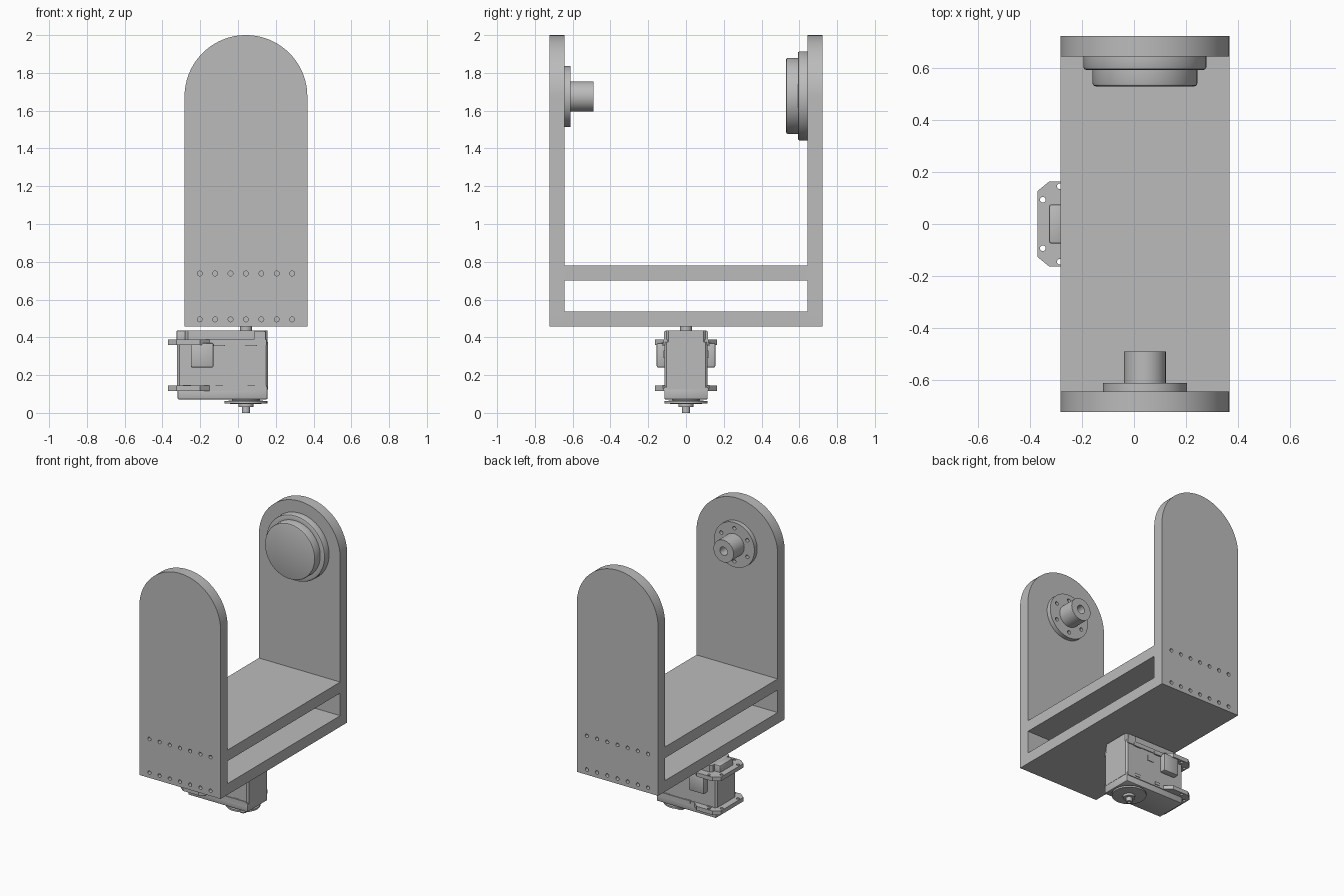
import bpy, bmesh
from math import pi, sin, cos
from mathutils import Matrix, Vector

if "Cube" in bpy.data.objects:
    bpy.data.objects.remove(bpy.data.objects["Cube"])

grey = bpy.data.materials.new("plain_grey")
grey.use_nodes = True
grey.diffuse_color = (0.5, 0.5, 0.5, 1)
grey.node_tree.nodes["Principled BSDF"].inputs["Base Color"].default_value = (0.5, 0.5, 0.5, 1)

CX = 0.042          # shared axis of frame, hub and servo shaft
CZ = 1.675          # height of the pivot axis
HALF = 0.325        # half width of the frame
OUT, IN = 0.723, 0.643
LOW = 0.457
parts = []


def finish(name, bm):
    bmesh.ops.recalc_face_normals(bm, faces=bm.faces[:])
    mesh = bpy.data.meshes.new(name)
    bm.to_mesh(mesh)
    bm.free()
    mesh.materials.append(grey)
    obj = bpy.data.objects.new(name, mesh)
    bpy.context.collection.objects.link(obj)
    parts.append(obj)
    return obj


def prism(name, outline, start, depth):
    """Extrude a planar outline of 3D points along a vector."""
    bm = bmesh.new()
    face = bm.faces.new([bm.verts.new(Vector(p) + Vector(start)) for p in outline])
    ext = bmesh.ops.extrude_face_region(bm, geom=[face])["geom"]
    # the extrusion leaves the first face in place as the other cap
    bmesh.ops.translate(bm, vec=depth, verts=[v for v in ext if isinstance(v, bmesh.types.BMVert)])
    return finish(name, bm)


def box(name, x, y, z, bevel=0.0):
    bm = bmesh.new()
    size = Matrix.Diagonal((x[1] - x[0], y[1] - y[0], z[1] - z[0], 1))
    mid = Matrix.Translation([(a + b) / 2 for a, b in (x, y, z)])
    bmesh.ops.create_cube(bm, size=1, matrix=mid @ size)
    if bevel:
        bmesh.ops.bevel(bm, geom=bm.edges[:], offset=bevel, segments=2, affect='EDGES', profile=0.5)
    return finish(name, bm)


def lathe(name, profile, axis, centre):
    """Revolve (radius, position) pairs about a line along y or z."""
    bm = bmesh.new()
    axis = Vector(axis)
    side = Vector((1, 0, 0))
    verts = [bm.verts.new(Vector(centre) + side * r + axis * h) for r, h in profile]
    edges = [bm.edges.new(pair) for pair in zip(verts, verts[1:])]
    bmesh.ops.spin(bm, geom=verts + edges, cent=centre, axis=axis, angle=2 * pi, steps=64)
    bmesh.ops.remove_doubles(bm, verts=bm.verts[:], dist=0.0002)
    return finish(name, bm)


def drill(obj, points, axis, radius, depth):
    """Cut round holes centred on the given points."""
    bm = bmesh.new()
    turn = Vector((0, 0, 1)).rotation_difference(Vector(axis)).to_matrix().to_4x4()
    for p in points:
        bmesh.ops.create_cone(bm, cap_ends=True, segments=16, radius1=radius, radius2=radius,
                              depth=depth, matrix=Matrix.Translation(p) @ turn)
    cutter = finish("hole_cutter", bm)
    parts.remove(cutter)
    cutter.hide_render = True
    mod = obj.modifiers.new("holes", 'BOOLEAN')
    mod.operation, mod.solver, mod.object = 'DIFFERENCE', 'EXACT', cutter
    graph = bpy.context.evaluated_depsgraph_get()
    obj.data = bpy.data.meshes.new_from_object(obj.evaluated_get(graph))
    obj.modifiers.clear()
    bpy.data.objects.remove(cutter)


Y, Z = (0, 1, 0), (0, 0, 1)

# Arched uprights with two rows of screw holes
arch = [(CX + HALF * cos(pi * i / 48), 0, CZ + HALF * sin(pi * i / 48)) for i in range(49)]
arch += [(CX - HALF, 0, LOW), (CX + HALF, 0, LOW)]
screws = [(CX + 0.0815 * i, z) for i in range(-3, 4) for z in (0.495, 0.738)]
for name, s in (("front_upright", -1), ("back_upright", 1)):
    plate = prism(name, arch, (0, s * IN, 0), (0, s * (OUT - IN), 0))
    drill(plate, [(x, s * OUT, z) for x, z in screws], Y, 0.013, 0.14)

# Two cross shelves
for name, z in (("lower_shelf", (LOW, 0.537)), ("upper_shelf", (0.70, 0.78))):
    box(name, (CX - HALF, CX + HALF), (-IN, IN), z)

# Flanged hub on the front upright
hub = lathe("pivot_hub", [(0, -IN), (0.161, -IN), (0.161, -0.611), (0.08, -0.611), (0.08, -0.489),
                          (0.03, -0.489), (0.03, -0.63), (0, -0.63)], Y, (CX, 0, CZ))
ring = [pi / 2 + i * pi / 3 for i in range(6)]
drill(hub, [(CX + 0.12 * cos(a), -0.611, CZ + 0.12 * sin(a)) for a in ring], Y, 0.013, 0.056)

# Stepped round housing on the back upright
lathe("round_housing", [(0, IN), (0.236, IN), (0.236, 0.602), (0.233, 0.595), (0.226, 0.592),
                        (0.201, 0.592), (0.201, 0.54), (0.198, 0.532), (0.19, 0.529), (0, 0.529)],
      Y, (CX, 0, CZ + 0.003))

# Servo case: middle, top cap and bottom cap
def case_outline(x0, x1, w, c):
    return [(x0, c - w, 0), (x0 + c, -w, 0), (x1 - c, -w, 0), (x1, c - w, 0),
            (x1, w - c, 0), (x1 - c, w, 0), (x0 + c, w, 0), (x0, w - c, 0)]


prism("servo_case", case_outline(-0.322, 0.159, 0.114, 0.012), (0, 0, 0.125), (0, 0, 0.25))
prism("servo_top_cap", case_outline(-0.28, 0.155, 0.108, 0.015), (0, 0, 0.375), (0, 0, 0.062))
box("servo_tail_block", (-0.326, -0.27), (-0.075, 0.075), (0.36, 0.437), 0.008)
box("servo_bottom_cap", (-0.32, 0.157), (-0.115, 0.115), (0.071, 0.14), 0.008)

# Mounting ears at the tail, with chamfered corners and holes
half_ear = [(-0.37, 0.127), (-0.326, 0.163), (-0.2, 0.163), (-0.15, 0.12), (0.15, 0.12)]
ear = [(x, y, 0) for x, y in half_ear] + [(x, -y, 0) for x, y in reversed(half_ear)]
ear_holes = [(x, s * y) for x, y in ((-0.35, 0.093), (-0.285, 0.145)) for s in (-1, 1)]
for name, z in (("upper_ears", 0.36), ("lower_ears", 0.116)):
    plate = prism(name, ear, (0, 0, z), (0, 0, 0.029))
    drill(plate, [(x, y, z) for x, y in ear_holes], Z, 0.011, 0.2)

# Side details repeated on both flanks
for side, s in (("right", -1), ("left", 1)):
    def flank(name, x, out, z, bevel=0.0):
        box(side + "_" + name, x, sorted((s * 0.10, s * out)), z, bevel)
    flank("connector", (-0.25, -0.13), 0.155, (0.24, 0.37), 0.008)
    flank("window", (-0.07, -0.02), 0.118, (0.29, 0.33))
    flank("cap_leg", (0.085, 0.145), 0.116, (0.36, 0.43))
    for i, x in enumerate((-0.10, 0.07)):
        flank("upper_clip_%d" % i, (x - 0.03, x + 0.03), 0.124, (0.355, 0.375))
    for i, x in enumerate((-0.27, -0.10, 0.07)):
        flank("lower_clip_%d" % i, (x - 0.02, x + 0.02), 0.124, (0.128, 0.148))

# Servo output shaft and the horn below
lathe("output_shaft", [(0, 0.43), (0.032, 0.43), (0.032, LOW), (0, LOW)], Z, (CX, 0, 0))
lathe("servo_horn", [(0, 0.075), (0.075, 0.075), (0.075, 0.066), (0.113, 0.062), (0.113, 0.05),
                     (0.04, 0.046), (0.04, 0.03), (0.021, 0.03), (0.021, 0),
                     (0.011, 0), (0.011, 0.025), (0, 0.025)], Z, (CX, 0, 0))

# Smooth the round surfaces, keep edges sharp
bpy.ops.object.select_all(action='DESELECT')
for obj in parts:
    obj.select_set(True)
bpy.context.view_layer.objects.active = parts[0]
bpy.ops.object.shade_smooth_by_angle(angle=0.5)
